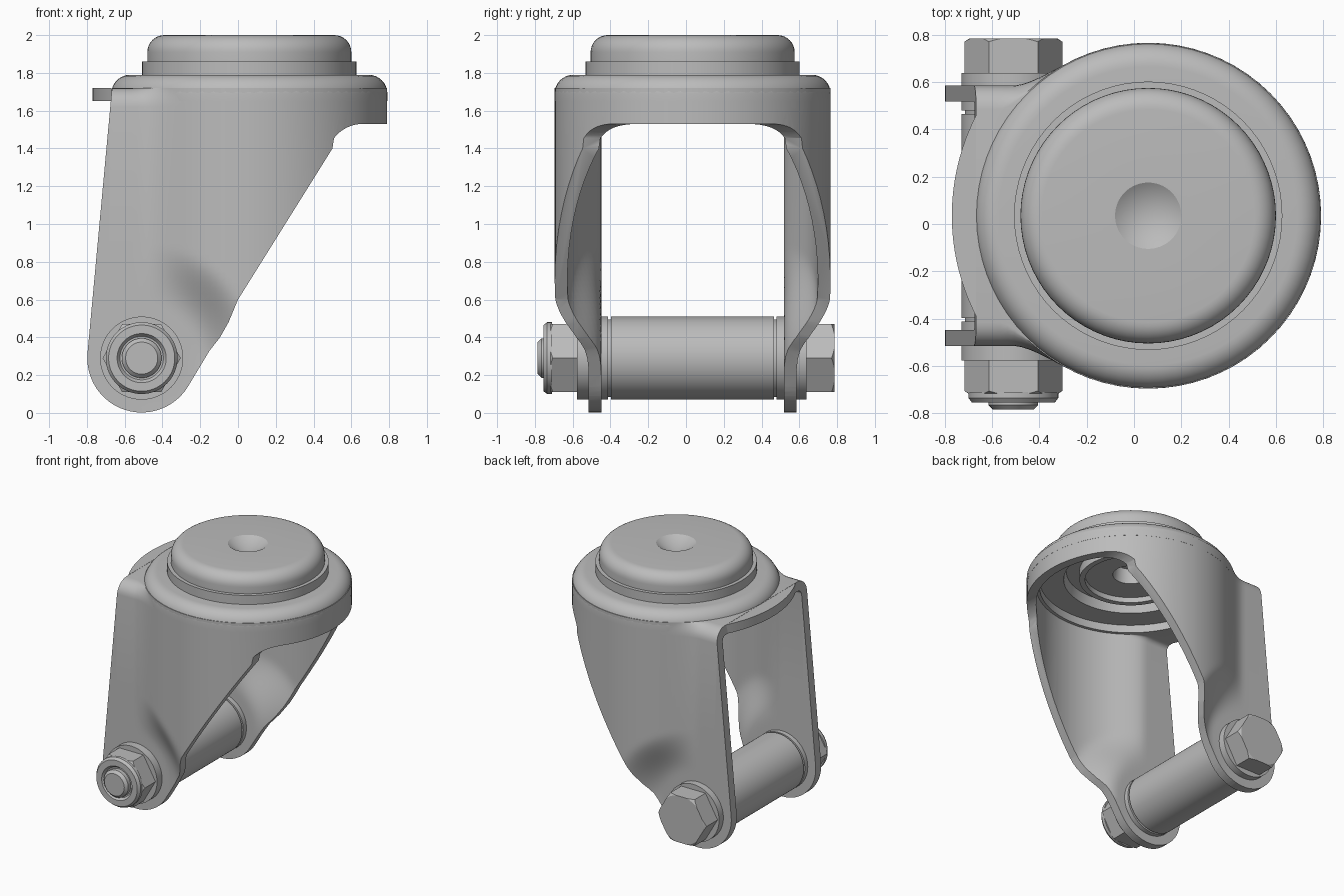
import bpy, bmesh, math
from mathutils import Matrix, Vector

cube = bpy.data.objects.get("Cube")
if cube:
    bpy.data.objects.remove(cube, do_unlink=True)

CX, CY = 0.06, 0.035        # swivel axis
AX, AZ = -0.51, 0.29        # axle position
R, W, T = 0.73, 0.55, 0.067  # fork radius, neck half width, sheet thickness

steel = bpy.data.materials.new("grey steel")
steel.use_nodes = True
grey = (0.5, 0.5, 0.5, 1)
steel.diffuse_color = grey
steel.node_tree.nodes["Principled BSDF"].inputs["Base Color"].default_value = grey


def finish(name, bm):
    bmesh.ops.remove_doubles(bm, verts=bm.verts, dist=1e-5)
    bmesh.ops.recalc_face_normals(bm, faces=bm.faces)
    mesh = bpy.data.meshes.new(name)
    bm.to_mesh(mesh)
    bm.free()
    mesh.materials.append(steel)
    ob = bpy.data.objects.new(name, mesh)
    bpy.context.collection.objects.link(ob)
    return ob


def activate(ob):
    bpy.ops.object.select_all(action='DESELECT')
    ob.select_set(True)
    bpy.context.view_layer.objects.active = ob


def smooth(ob, angle=32):
    activate(ob)
    bpy.ops.object.shade_smooth_by_angle(angle=math.radians(angle))


def boolean(ob, tool, operation):
    mod = ob.modifiers.new("cut", 'BOOLEAN')
    mod.operation, mod.solver, mod.object = operation, 'EXACT', tool
    activate(ob)
    bpy.ops.object.modifier_apply(modifier=mod.name)
    bpy.data.objects.remove(tool, do_unlink=True)


def lathe(name, profile, axle=False, steps=72):
    """Closed (radius, height) profile turned about the swivel or the axle."""
    bm = bmesh.new()
    verts = [bm.verts.new((r, 0, h)) for r, h in profile]
    edges = [bm.edges.new((verts[i - 1], verts[i])) for i in range(len(verts))]
    bmesh.ops.spin(bm, geom=verts + edges, cent=(0, 0, 0), axis=(0, 0, 1),
                   angle=math.tau, steps=steps, use_merge=False)
    bmesh.ops.remove_doubles(bm, verts=bm.verts, dist=1e-5)
    bmesh.ops.dissolve_degenerate(bm, edges=bm.edges, dist=1e-6)
    if axle:
        place = Matrix.Translation((AX, 0, AZ)) @ Matrix.Rotation(-math.pi / 2, 4, 'X')
    else:
        place = Matrix.Translation((CX, CY, 0))
    bm.transform(place)
    return finish(name, bm)


def prism(name, points, direction):
    bm = bmesh.new()
    face = bm.faces.new([bm.verts.new(p) for p in points])
    ext = bmesh.ops.extrude_face_region(bm, geom=[face])
    top = [g for g in ext["geom"] if isinstance(g, bmesh.types.BMVert)]
    bmesh.ops.translate(bm, verts=top, vec=Vector(direction))
    return finish(name, bm)


def arc(cx, cy, r, a0, a1, n=8):
    return [(cx + r * math.cos(math.radians(a0 + (a1 - a0) * i / n)),
             cy + r * math.sin(math.radians(a0 + (a1 - a0) * i / n))) for i in range(n + 1)]


# Fork: lofted horseshoe plan that narrows to flat cheeks around the axle
def half_width(x, z, radius, w):
    circle = math.sqrt(max(0, radius * radius - x * x))
    if x > 0:
        y = circle
    else:
        k = 0.1
        h = max(k - abs(circle - w), 0) / k
        y = max(circle, w) + h * h * k / 4
    d = math.hypot(x + CX - AX, z - AZ)
    f = min(max((d - 0.29) / 0.32, 0), 1)
    f = f * f * (3 - 2 * f)
    return w + f * (y - w)


def horseshoe(name, inset, bottom, top, back, fillet):
    radius = R - inset
    xs = [radius * math.cos(math.radians(a)) for a in range(0, 90, 4)]
    xs += [back * i / 32 for i in range(33)]
    rows = [(bottom, 0)] + [(0.03 * i, 0) for i in range(1, 31)]
    rows += [(top - fillet + fillet * math.sin(a), fillet * (1 - math.cos(a)))
             for a in [math.radians(15 * i) for i in range(7)]]
    bm = bmesh.new()
    rings = []
    for z, d in rows:
        left = [(x, half_width(x, z, radius, W - inset - d)) for x in xs]
        ring = left + [(x, -y) for x, y in reversed(left[1:])]
        rings.append([bm.verts.new((CX + x, CY + y, z)) for x, y in ring])
    n = len(rings[0])
    for a, b in zip(rings, rings[1:]):
        for i in range(n):
            j = (i + 1) % n
            bm.faces.new((a[i], a[j], b[j], b[i]))
    bm.faces.new(rings[0])
    bm.faces.new(rings[-1])
    return finish(name, bm)


fork = horseshoe("fork", 0, -0.05, 1.72, -0.95, 0.1)
boolean(fork, horseshoe("fork_inside", T, -0.1, 1.65, -1.05, 0.04), 'DIFFERENCE')
boolean(fork, lathe("race_hole", [(0, 1.5), (0.64, 1.5), (0.64, 1.9), (0, 1.9)]), 'DIFFERENCE')
outline = arc(AX, AZ, 0.288, 176, 328, 24)
outline += [(-0.15, 0.33), (-0.095, 0.4), (-0.05, 0.48), (0, 0.6), (0.5, 1.4)]
outline += arc(0.66, 1.34, 0.19, 143, 90)
outline += [(0.95, 1.53), (0.95, 1.85), (-0.655, 1.85)]
boolean(fork, prism("side_outline", [(x, -1, z) for x, z in outline], (0, 2, 0)), 'INTERSECT')
smooth(fork)

# Rounded lip closing the back of the neck plate
lip = [(x, y, 1.65) for x, y in arc(0.16, CY, 0.93, 153, 207, 24)]
smooth(prism("back_lip", lip, (0, 0, 0.07)))

# Swivel race with rounded shoulder, and the stepped underside
race = [(0.731, 1.65)] + arc(0.631, 1.69, 0.1, 0, 90)
race += [(0.45, 1.79), (0.47, 1.71), (0.64, 1.71), (0.64, 1.65)]
smooth(lathe("swivel_race", race))
smooth(lathe("bearing_ring", [(0.567, 1.785), (0.567, 1.86), (0.35, 1.86), (0.35, 1.785)]))

# Cap with a conical centre hole
cap = [(0.54, 1.85)] + arc(0.45, 1.91, 0.09, 0, 90)
cap += [(0.14, 2.0), (0, 1.91), (0, 1.86), (0.11, 1.86), (0.125, 1.75), (0.32, 1.75),
        (0.32, 1.71), (0.36, 1.71), (0.36, 1.78), (0.5, 1.78), (0.5, 1.85)]
smooth(lathe("top_cap", cap))

# Axle sleeve with a thin groove near each end
g = 0.007
sleeve = [(0, -0.455), (0.22, -0.455)]
for y in (-0.405, 0.472):
    sleeve += [(0.22, y - g), (0.205, y - g), (0.205, y + g), (0.22, y + g)]
sleeve += [(0.22, 0.525), (0, 0.525)]
smooth(lathe("axle_sleeve", sleeve, True))

# Washers outside both cheeks
for name, y0, y1 in (("front_washer", -0.577, -0.51), ("back_washer", 0.58, 0.638)):
    smooth(lathe(name, [(0, y0), (0.22, y0), (0.22, y1), (0, y1)], True))


# Chamfered hexagons for the bolt head and nut
def hexagon(name, y0, y1, chamfer0, chamfer1):
    pts = [(x, y0, z) for x, z in arc(AX, AZ, 0.207, 0, 300, 5)]
    ob = prism(name, pts, (0, y1 - y0, 0))
    turned = [(0, y0 - 0.01), (0.215 - chamfer0, y0 - 0.01), (0.215, y0 + 0.02),
              (0.215, y1 - 0.02), (0.215 - chamfer1, y1 + 0.01), (0, y1 + 0.01)]
    boolean(ob, lathe("chamfer", turned, True), 'INTERSECT')
    smooth(ob, 20)


hexagon("bolt_head", 0.635, 0.785, 0, 0.045)
hexagon("lock_nut", -0.72, -0.57, 0.045, 0)

# Nut collar and protruding bolt end
collar = [(0, -0.71), (0.19, -0.71), (0.19, -0.735), (0.175, -0.755), (0.13, -0.755),
          (0.115, -0.735), (0, -0.735)]
smooth(lathe("nut_collar", collar, True))
smooth(lathe("bolt_end", [(0, -0.72), (0.105, -0.72), (0.105, -0.765), (0.085, -0.785),
                          (0, -0.785)], True))
